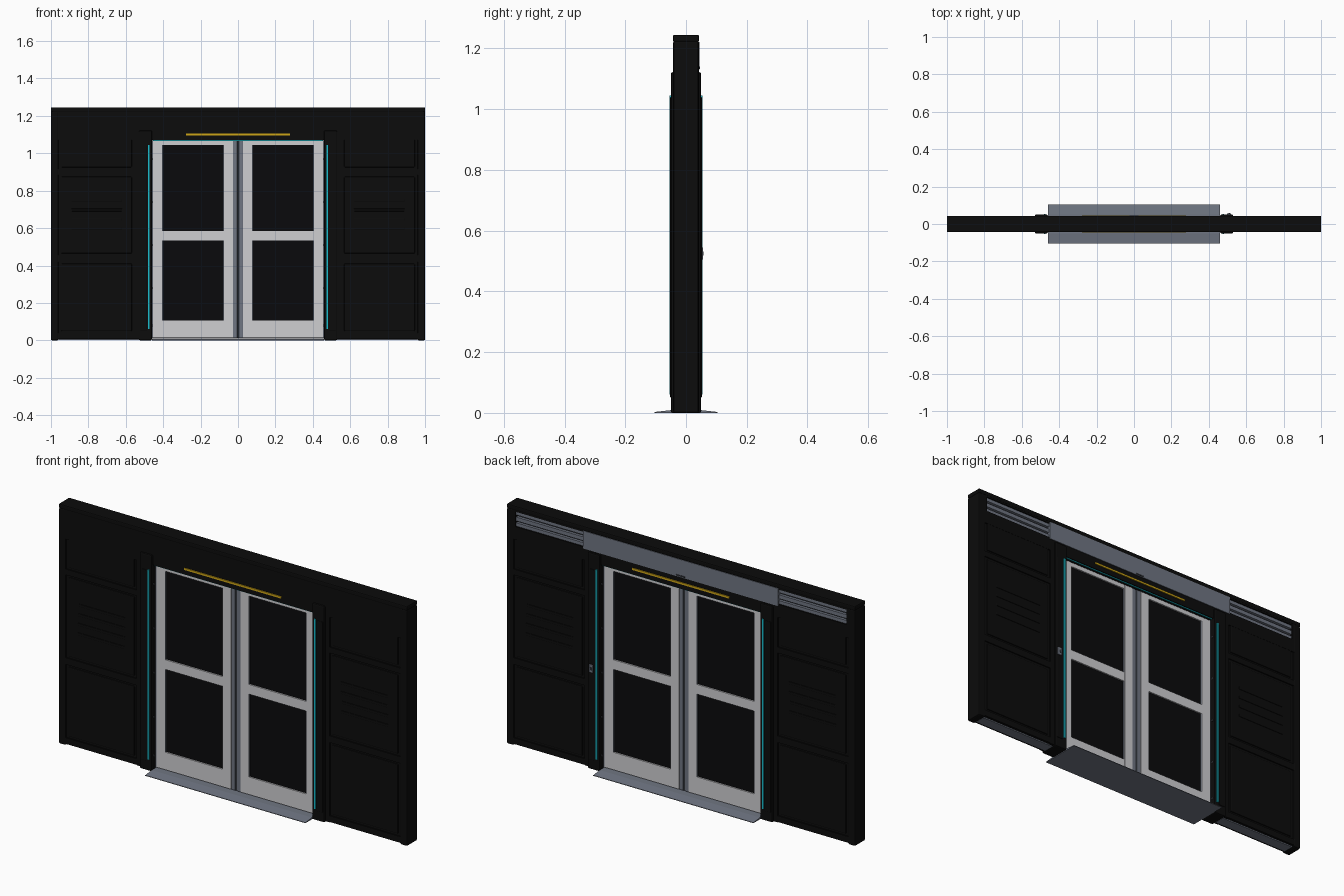
import bpy, bmesh
from mathutils import Matrix

cube = bpy.data.objects.get("Cube")
if cube:
    bpy.data.objects.remove(cube, do_unlink=True)


def material(name, r, g, b):
    m = bpy.data.materials.new(name)
    m.use_nodes = True
    m.diffuse_color = (r, g, b, 1)
    m.node_tree.nodes["Principled BSDF"].inputs["Base Color"].default_value = (r, g, b, 1)
    return m


BLACK = material("wall black", .0035, .0035, .0035)
GLASS = material("dark glass", .003, .003, .0035)
WHITE = material("door pale grey", .62, .62, .64)
STEEL = material("slate steel", .16, .18, .225)
DARK = material("dark steel", .03, .033, .04)
CYAN = material("cyan light", .01, .52, .62)
AMBER = material("amber light", .62, .38, .008)


def finish(name, bm, mat, bevel=0):
    mesh = bpy.data.meshes.new(name)
    bmesh.ops.recalc_face_normals(bm, faces=bm.faces)
    bm.to_mesh(mesh)
    bm.free()
    mesh.materials.append(mat)
    ob = bpy.data.objects.new(name, mesh)
    bpy.context.collection.objects.link(ob)
    if bevel:
        mod = ob.modifiers.new("Bevel", 'BEVEL')
        mod.width = bevel
        mod.segments = 2
    return ob


def box(name, mat, x, y, z, bevel=0):
    """Box from (low, high) ranges on each axis."""
    bm = bmesh.new()
    size = [b - a for a, b in (x, y, z)]
    mid = [(a + b) / 2 for a, b in (x, y, z)]
    bmesh.ops.create_cube(bm, size=1, matrix=Matrix.Translation(mid) @ Matrix.Diagonal((*size, 1)))
    return finish(name, bm, mat, bevel)


def pair(name, mat, x, y, z, bevel=0):
    """Box on the left (+x) and its mirror on the right."""
    box("left_" + name, mat, x, y, z, bevel)
    box("right_" + name, mat, (-x[1], -x[0]), y, z, bevel)


def sym(d):
    return (-d, d)


# Wall cores, end posts and bottom track
pair("wall_core", BLACK, (.46, .99), sym(.035), (.008, 1.1))
pair("end_post", BLACK, (.96, 1), sym(.042), (0, 1.225), .006)
pair("bottom_track", STEEL, (.53, .96), sym(.028), (.002, .01))
pair("inner_post", BLACK, (.52, .555), sym(.041), (.006, 1.1))

# Raised wall panels, rails between them and vent slats in the middle panel
for name, low, high in (("lower", .05, .41), ("middle", .465, .875), ("upper", .925, 1.09)):
    pair(name + "_wall_panel", BLACK, (.568, .945), sym(.040), (low, high), .004)
for name, low, high in (("bottom", .008, .04), ("lower", .42, .455), ("upper", .885, .915)):
    pair(name + "_wall_rail", BLACK, (.55, .965), sym(.041), (low, high))
for i in range(4):
    z = .59 + i * .05
    pair(f"vent_slat_{i + 1}", BLACK, (.62, .89), sym(.0425), (z, z + .014), .002)

# Header beam, left open at the back for the sliding track
box("top_trim", BLACK, sym(1), sym(.043), (1.222, 1.245), .005)
box("header_core", BLACK, sym(.99), (-.041, .018), (1.07, 1.225))
box("header_back_lower", BLACK, sym(.99), (.015, .041), (1.07, 1.138))
box("header_back_upper", BLACK, sym(.99), (.015, .041), (1.215, 1.225))
pair("header_back_end", BLACK, (.95, .99), (.015, .041), (1.135, 1.22))

# Sliding track and its cover
box("track_plate", DARK, sym(.95), (.016, .022), (1.139, 1.214))
for i, (low, high) in enumerate(((1.139, 1.156), (1.166, 1.186), (1.197, 1.214))):
    box(f"track_rail_{i + 1}", STEEL, sym(.95), (.02, .036), (low, high))
box("track_cover", STEEL, sym(.56), (.03, .044), (1.13, 1.222))
box("cover_latch", DARK, sym(.025), (.04, .046), (1.133, 1.14))

# Door jambs with light strips
pair("jamb", BLACK, (.46, .53), sym(.05), (0, 1.122), .006)
pair("jamb_face", BLACK, (.487, .522), sym(.052), (.05, 1.04), .002)
for name, y in (("front", (-.054, -.048)), ("back", (.048, .054))):
    pair(name + "_jamb_light", CYAN, (.473, .482), y, (.06, 1.045))
for name, y in (("front", (-.046, -.04)), ("back", (.04, .046))):
    box(name + "_header_light", AMBER, sym(.278), y, (1.095, 1.105))
for name, y in (("front", (-.036, -.03)), ("back", (.03, .036))):
    box(name + "_soffit_light", CYAN, sym(.455), y, (1.066, 1.072))

# Jamb screws and the call button plate
for side in (-1, 1):
    bm = bmesh.new()
    for z in (.08, .28, .51, .74, .97):
        for y in (-.036, .036):
            turn = Matrix.Rotation(1.5708, 4, 'Y')
            bmesh.ops.create_cone(bm, cap_ends=True, segments=10, radius1=.005, radius2=.005,
                                  depth=.004, matrix=Matrix.Translation((side * .459, y, z)) @ turn)
    finish("left_screws" if side > 0 else "right_screws", bm, DARK)
box("button_plate", STEEL, (.497, .519), (.049, .056), (.505, .545), .002)
box("button", DARK, (.504, .512), (.054, .058), (.518, .532))

# Sliding doors
pair("door_glass", GLASS, (.02, .458), sym(.012), (.012, 1.07))
pair("outer_stile", WHITE, (.406, .455), sym(.02), (.014, 1.066))
pair("inner_stile", WHITE, (.027, .074), sym(.02), (.014, 1.066))
pair("outer_stile_edge", STEEL, (.454, .46), sym(.019), (.012, 1.068))
pair("outer_glazing_bead", STEEL, (.403, .407), sym(.0185), (.1, 1.047))
pair("inner_glazing_bead", STEEL, (.073, .077), sym(.0185), (.1, 1.047))
for name, low, high in (("bottom", .014, .105), ("middle", .535, .585), ("top", 1.044, 1.066)):
    pair(name + "_door_rail", WHITE, (.07, .41), sym(.0195), (low, high))
pair("meeting_seal", STEEL, (.004, .027), sym(.017), (.012, 1.068), .002)
box("meeting_gap", DARK, sym(.005), sym(.013), (.012, 1.068))

# Threshold ramp
bm = bmesh.new()
profile = [(-.104, 0), (.104, 0), (.104, .003), (.05, .009), (-.05, .009), (-.104, .003)]
face = bm.faces.new([bm.verts.new((-.46, y, z)) for y, z in profile])
grown = bmesh.ops.extrude_face_region(bm, geom=[face])["geom"]
bmesh.ops.translate(bm, vec=(.92, 0, 0), verts=[v for v in grown if isinstance(v, bmesh.types.BMVert)])
finish("threshold_ramp", bm, STEEL)
